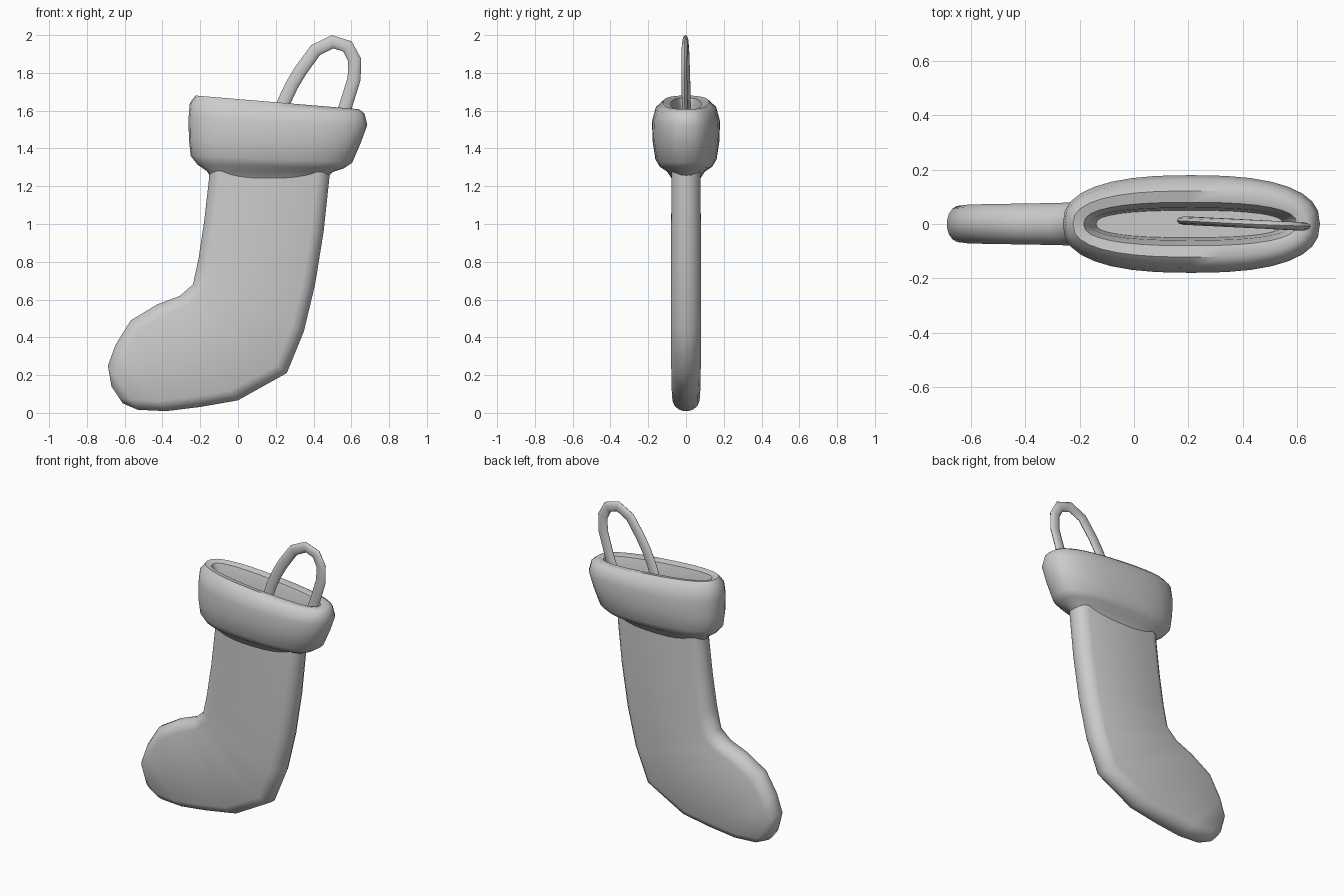
import bpy, bmesh, math
from mathutils import Vector

if "Cube" in bpy.data.objects:
    bpy.data.objects.remove(bpy.data.objects["Cube"])


def loft(name, rings):
    """Skin a list of equal-sized vertex rings and cap both ends."""
    bm = bmesh.new()
    loops = [[bm.verts.new(p) for p in ring] for ring in rings]
    n = len(loops[0])
    for a, b in zip(loops, loops[1:]):
        for i in range(n):
            j = (i + 1) % n
            bm.faces.new((a[i], a[j], b[j], b[i]))
    bm.faces.new(loops[0])
    bm.faces.new(loops[-1])
    bmesh.ops.recalc_face_normals(bm, faces=bm.faces)
    mesh = bpy.data.meshes.new(name)
    bm.to_mesh(mesh)
    bm.free()
    obj = bpy.data.objects.new(name, mesh)
    bpy.context.collection.objects.link(obj)
    bpy.context.view_layer.objects.active = obj
    obj.select_set(True)
    bpy.ops.object.shade_smooth_by_angle(angle=math.radians(50))
    obj.select_set(False)
    return obj


def stadium(left, right, t, r, n=16):
    """Flat section with rounded ends between two front-view points."""
    l, q = Vector((left[0], 0, left[1])), Vector((right[0], 0, right[1]))
    mid, half = (l + q) / 2, (q - l).length / 2
    axis = (q - l).normalized()
    r = min(r, half)
    ring = []
    for i in range(n):
        a = 2 * math.pi * (i + 0.5) / n
        u = math.copysign(half - r, math.cos(a)) + r * math.cos(a)
        ring.append(mid + axis * u + Vector((0, t * math.sin(a), 0)))
    return ring


def oval(xl, xr, zl, zr, hy, n=32, e=0.8):
    """Squarish oval ring, sloping from left height to right height."""
    ring = []
    for i in range(n):
        a = 2 * math.pi * i / n
        c, s = math.cos(a), math.sin(a)
        u = math.copysign(abs(c) ** e, c)
        v = math.copysign(abs(s) ** e, s)
        k = (u + 1) / 2
        ring.append(Vector((xl + (xr - xl) * k, hy * v, zl + (zr - zl) * k)))
    return ring


# Leg and foot: left edge, right edge, half thickness
stations = [
    ((-0.15, 1.40), (0.49, 1.40), 0.075),
    ((-0.155, 1.24), (0.485, 1.24), 0.078),
    ((-0.18, 1.02), (0.455, 0.96), 0.08),
    ((-0.21, 0.82), (0.41, 0.68), 0.082),
    ((-0.24, 0.68), (0.35, 0.43), 0.082),
    ((-0.31, 0.62), (0.26, 0.21), 0.08),
    ((-0.43, 0.575), (0.0, 0.065), 0.077),
    ((-0.57, 0.49), (-0.20, 0.03), 0.075),
    ((-0.65, 0.36), (-0.38, 0.008), 0.073),
    ((-0.69, 0.25), (-0.53, 0.015), 0.068),
    ((-0.67, 0.14), (-0.61, 0.05), 0.04),
]
loft("stocking_leg", [stadium(l, r, t, 0.085) for l, r, t in stations])

# Puffy cuff rolled over into a recessed opening
cuff = [
    (-0.14, 0.47, 1.24, 1.24, 0.075),
    (-0.165, 0.50, 1.28, 1.275, 0.10),
    (-0.215, 0.56, 1.315, 1.295, 0.14),
    (-0.25, 0.605, 1.36, 1.325, 0.162),
    (-0.26, 0.65, 1.45, 1.43, 0.177),
    (-0.262, 0.685, 1.56, 1.525, 0.18),
    (-0.255, 0.67, 1.64, 1.585, 0.162),
    (-0.225, 0.64, 1.68, 1.608, 0.122),
    (-0.185, 0.60, 1.668, 1.60, 0.08),
    (-0.16, 0.575, 1.60, 1.54, 0.06),
    (-0.14, 0.55, 1.45, 1.42, 0.05),
]
loft("cuff", [oval(*c) for c in cuff])

# Hanging loop: flattened tube swept along an arch
path = [(0.19, 1.50), (0.245, 1.65), (0.285, 1.735), (0.33, 1.81), (0.41, 1.92),
        (0.50, 1.965), (0.58, 1.94), (0.617, 1.87), (0.615, 1.77),
        (0.565, 1.61), (0.52, 1.50)]
pts = [Vector((x, 0.012 - 0.05 * (x - 0.2), z)) for x, z in path]
rings = []
for i, p in enumerate(pts):
    d = pts[min(i + 1, len(pts) - 1)] - pts[max(i - 1, 0)]
    side = Vector((-d.z, 0, d.x)).normalized()
    rings.append([p + side * 0.035 * math.cos(a) + Vector((0, 0.016 * math.sin(a), 0))
                  for a in (2 * math.pi * k / 10 for k in range(10))])
loft("hanging_loop", rings)
